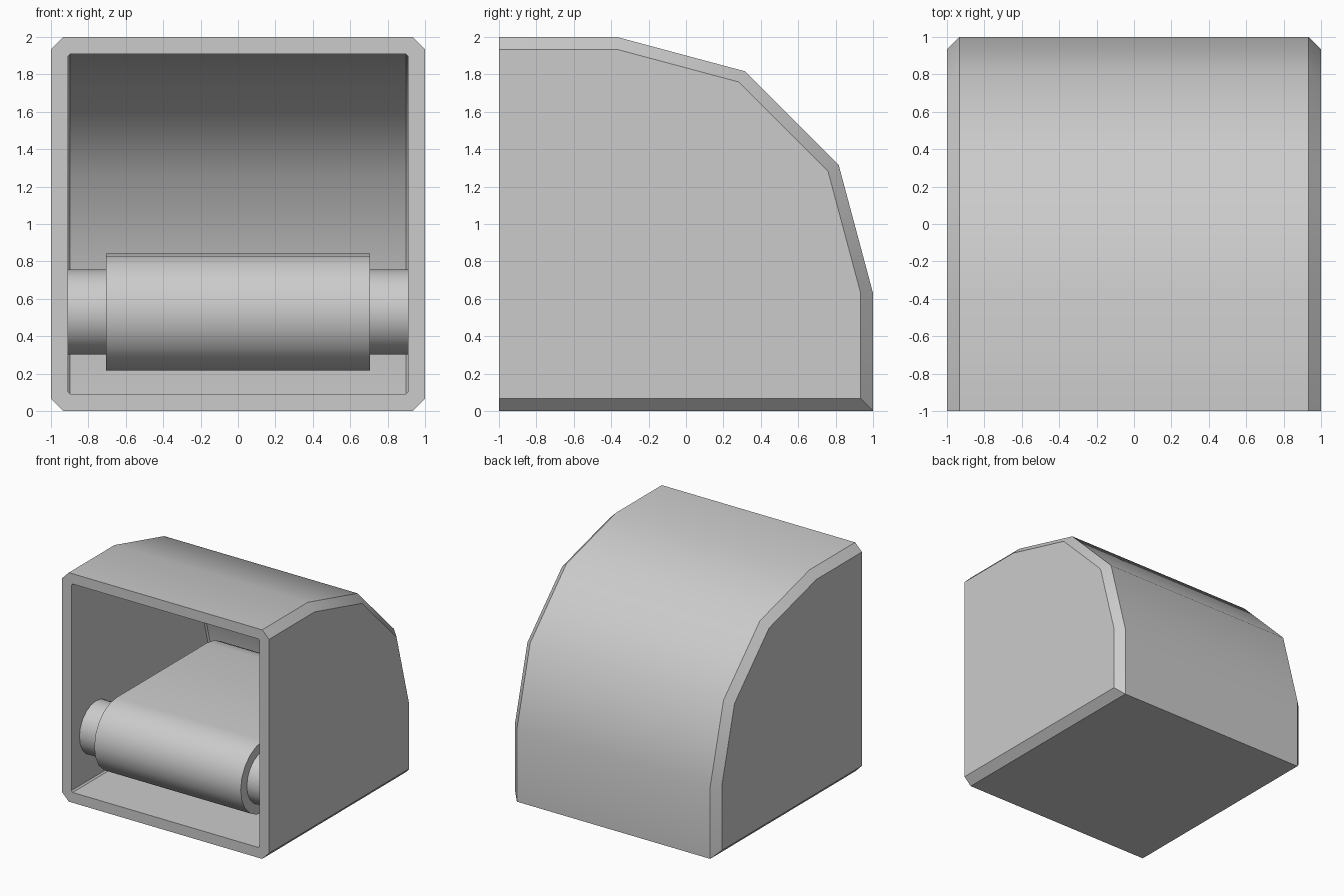
import bpy, bmesh
from math import sin, cos, pi, radians

if "Cube" in bpy.data.objects:
    bpy.data.objects.remove(bpy.data.objects["Cube"])


def make_object(name, bm):
    bmesh.ops.recalc_face_normals(bm, faces=bm.faces[:])
    mesh = bpy.data.meshes.new(name)
    bm.to_mesh(mesh)
    bm.free()
    ob = bpy.data.objects.new(name, mesh)
    bpy.context.collection.objects.link(ob)
    bpy.ops.object.select_all(action='DESELECT')
    ob.select_set(True)
    bpy.context.view_layer.objects.active = ob
    bpy.ops.object.shade_smooth_by_angle(angle=radians(32))
    return ob


# Side outline of the housing (y, z), inset from the outer skin; open at the front
def outline(inset):
    r = 1.37 - inset
    arc = [(-0.37 + r * cos(radians(a)), 0.63 + r * sin(radians(a)))
           for a in (0, 30, 60, 90)]
    return [(-1, inset), (1 - inset, inset)] + arc + [(-1, 2 - inset)]


# One skin: chamfered side panels joined by the wrapped wall; returns its front border
def add_skin(bm, half, inset, chamfer):
    stations = [(-half, inset + chamfer), (-half + chamfer, inset),
                (half - chamfer, inset), (half, inset + chamfer)]
    rows = [[bm.verts.new((x, y, z)) for y, z in outline(i)] for x, i in stations]
    for a, b in zip(rows, rows[1:]):
        for i in range(len(a) - 1):
            bm.faces.new((a[i], a[i + 1], b[i + 1], b[i]))
    bm.faces.new(rows[0])
    bm.faces.new(rows[-1])
    return [r[0] for r in rows] + [r[-1] for r in reversed(rows)]


# Housing: outer and inner skins bridged by the front rim
bm = bmesh.new()
outer = add_skin(bm, 1.0, 0.0, 0.066)
inner = add_skin(bm, 0.91, 0.09, 0.013)
for i in range(len(outer)):
    j = (i + 1) % len(outer)
    bm.faces.new((outer[i], outer[j], inner[j], inner[i]))
make_object("housing", bm)


# Solid made by extruding a (y, z) profile between two x positions
def extrude_x(name, profile, x0, x1):
    bm = bmesh.new()
    a, b = ([bm.verts.new((x, y, z)) for y, z in profile] for x in (x0, x1))
    n = len(profile)
    for i in range(n):
        j = (i + 1) % n
        bm.faces.new((a[i], a[j], b[j], b[i]))
    bm.faces.new(a)
    bm.faces.new(b)
    return make_object(name, bm)


def arc(y, z, r, start, end, steps):
    return [(y + r * cos(start + (end - start) * k / steps),
             z + r * sin(start + (end - start) * k / steps))
            for k in range(steps + 1)]


# Belt: rounded front and back ends with flat runs between
FRONT_Y, BACK_Y, AXLE_Z = -0.66, 0.59, 0.53
belt = (arc(FRONT_Y, AXLE_Z, 0.313, pi / 2, 3 * pi / 2, 10)
        + arc(BACK_Y, AXLE_Z, 0.313, -pi / 2, pi / 2, 10))
extrude_x("belt", belt, -0.707, 0.707)

# Axle stubs joining the front of the belt to the side walls
stub = arc(FRONT_Y, AXLE_Z, 0.228, 0, 2 * pi, 20)[:-1]
for label, s in (("left", -1), ("right", 1)):
    extrude_x(label + "_axle", stub, s * 0.707, s * 0.91)
